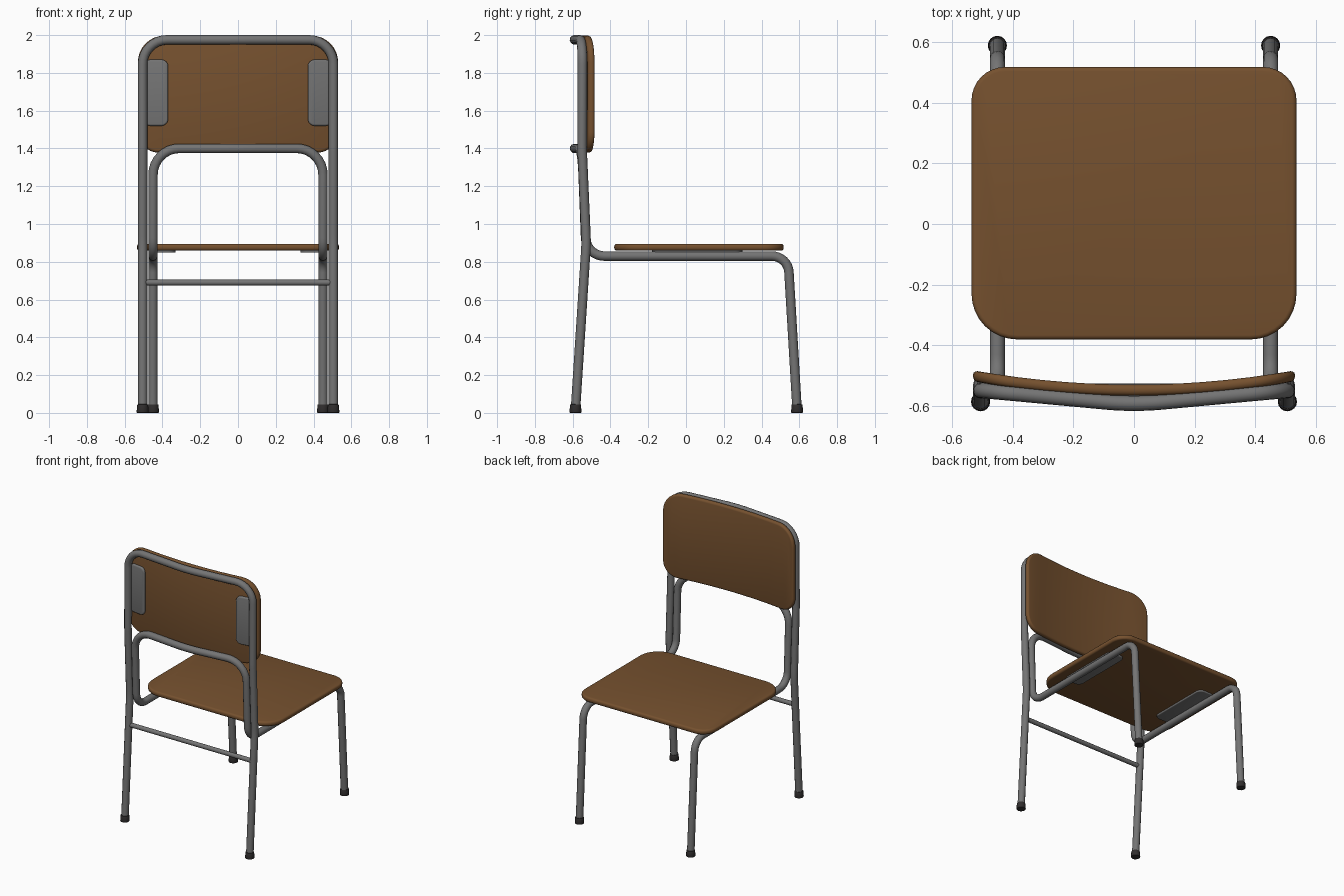
import bpy, bmesh, math
from mathutils import Vector

if "Cube" in bpy.data.objects:
    bpy.data.objects.remove(bpy.data.objects["Cube"])


def material(name, rgb):
    m = bpy.data.materials.new(name)
    m.diffuse_color = (*rgb, 1)
    m.use_nodes = True
    m.node_tree.nodes["Principled BSDF"].inputs["Base Color"].default_value = m.diffuse_color
    return m


WOOD = material("brown wood", (0.18, 0.082, 0.028))
STEEL = material("grey steel", (0.175, 0.175, 0.175))
RUBBER = material("dark rubber", (0.03, 0.027, 0.027))


def finish(name, mesh, mat, angle=40):
    mesh.materials.clear()
    mesh.materials.append(mat)
    mesh.polygons.foreach_set("use_smooth", [True] * len(mesh.polygons))
    mesh.set_sharp_from_angle(angle=math.radians(angle))
    ob = bpy.data.objects.new(name, mesh)
    bpy.context.scene.collection.objects.link(ob)
    return ob


def fillet(pts, closed=False, steps=8):
    """Round the corners of a path; each point is (position, radius)."""
    out, n = [], len(pts)
    for i, (p, r) in enumerate(pts):
        p = Vector(p)
        if r == 0 or (not closed and i in (0, n - 1)):
            out.append(p)
            continue
        a = (Vector(pts[i - 1][0]) - p).normalized()
        b = (Vector(pts[(i + 1) % n][0]) - p).normalized()
        half = a.angle(b) / 2
        d = r / math.tan(half)
        c = p + (a + b).normalized() * (r / math.sin(half))
        va, vb = (p + a * d - c).normalized(), (p + b * d - c).normalized()
        out += [c + va.slerp(vb, k / steps).normalized() * r
                for k in range(steps + 1)]
    return out


def tube(name, pts, radius, mat):
    cu = bpy.data.curves.new(name + " path", 'CURVE')
    cu.dimensions = '3D'
    cu.bevel_depth = radius
    cu.bevel_resolution = 4
    cu.use_fill_caps = True
    path = fillet(pts)
    sp = cu.splines.new('POLY')
    sp.points.add(len(path) - 1)
    for q, p in zip(sp.points, path):
        q.co = (*p, 1)
    tmp = bpy.data.objects.new(name + " path", cu)
    bpy.context.scene.collection.objects.link(tmp)
    deps = bpy.context.evaluated_depsgraph_get()
    mesh = bpy.data.meshes.new_from_object(tmp.evaluated_get(deps))
    bpy.data.objects.remove(tmp)
    mesh.name = name
    return finish(name, mesh, mat)


def mirrored(half):
    """Complete a path that ends on x = 0 with its mirror image."""
    return half + [((-p[0], p[1], p[2]), r) for p, r in reversed(half[:-1])]


def panel(name, u, v, r_low, r_high, thick, bevel, place, mat, cuts=0):
    """Rounded plate with soft rim, mapped into space by place(u, v, t)."""
    corners = [((u[0], v[0], 0), r_low), ((u[1], v[0], 0), r_low),
               ((u[1], v[1], 0), r_high), ((u[0], v[1], 0), r_high)]
    bm = bmesh.new()
    face = bm.faces.new([bm.verts.new(p) for p in fillet(corners, True)])
    ext = bmesh.ops.extrude_face_region(bm, geom=[face], use_keep_orig=True)
    for e in ext["geom"]:
        if isinstance(e, bmesh.types.BMVert):
            e.co.z = thick
    bmesh.ops.recalc_face_normals(bm, faces=bm.faces[:])
    rim = [e for e in bm.edges if len(e.link_faces) == 2
           and e.calc_face_angle() > math.radians(60)]
    bmesh.ops.bevel(bm, geom=rim, offset=bevel, segments=3, profile=0.5,
                    affect='EDGES')
    for k in range(1, cuts + 1):
        x = u[0] + (u[1] - u[0]) * k / (cuts + 1) + 0.0003
        bmesh.ops.bisect_plane(bm, geom=bm.verts[:] + bm.edges[:] + bm.faces[:],
                               plane_co=(x, 0, 0), plane_no=(1, 0, 0))
    for w in bm.verts:
        w.co = place(*w.co)
    bmesh.ops.recalc_face_normals(bm, faces=bm.faces[:])
    mesh = bpy.data.meshes.new(name)
    bm.to_mesh(mesh)
    bm.free()
    return finish(name, mesh, mat)


# Outer back frame: rear legs, uprights and bowed top rail in one tube
tube("back_frame", mirrored([
    ((0.505, -0.585, 0.02), 0), ((0.505, -0.528, 0.9), 0.8),
    ((0.505, -0.55, 1.4), 0.8), ((0.505, -0.548, 1.975), 0.13),
    ((0, -0.595, 1.975), 1.0)]), 0.025, STEEL)

# Inner frame: front legs, seat rails and lower back rail in one tube
tube("seat_frame", mirrored([
    ((0.45, 0.588, 0.02), 0), ((0.45, 0.54, 0.83), 0.09),
    ((0.45, -0.528, 0.83), 0.1), ((0.45, -0.55, 1.4), 0.14),
    ((0, -0.595, 1.4), 1.0)]), 0.025, STEEL)

# Cross bar between the rear legs
tube("rear_cross_bar", [((-0.5, -0.542, 0.69), 0), ((0.5, -0.542, 0.69), 0)],
     0.016, STEEL)

# Seat board
panel("seat", (-0.535, 0.535), (-0.38, 0.517), 0.15, 0.11, 0.036, 0.014,
      lambda x, y, t: (x, y, 0.859 + t), WOOD)


# Backrest board, bowed towards the back
def bowed(x, z, t):
    return (x, -0.482 - t - 0.047 * (1 - (x / 0.53) ** 2), z)


panel("backrest", (-0.53, 0.53), (1.378, 1.997), 0.11, 0.14, 0.036, 0.015,
      bowed, WOOD, cuts=13)

for s, side in ((-1, "left"), (1, "right")):
    # Mounting plates behind the backrest and under the seat
    panel("back_plate_" + side, sorted((s * 0.37, s * 0.5)), (1.52, 1.87),
          0.035, 0.035, 0.024, 0.01,
          lambda x, z, t: bowed(x, z, t + 0.028), STEEL, cuts=3)
    panel("seat_plate_" + side, sorted((s * 0.33, s * 0.465)), (-0.18, 0.3),
          0.04, 0.04, 0.016, 0.006,
          lambda x, y, t: (x, y, 0.848 + t), STEEL)
    # Rubber feet
    for x, y, end in ((0.505, -0.585, "rear"), (0.45, 0.588, "front")):
        bm = bmesh.new()
        bmesh.ops.create_cone(bm, cap_ends=True, segments=16, radius1=0.032,
                              radius2=0.029, depth=0.046)
        rim = [e for e in bm.edges if e.calc_face_angle() > 1]
        bmesh.ops.bevel(bm, geom=rim, offset=0.005, segments=2,
                        profile=0.5, affect='EDGES')
        bmesh.ops.translate(bm, verts=bm.verts[:], vec=(s * x, y, 0.023))
        mesh = bpy.data.meshes.new("foot")
        bm.to_mesh(mesh)
        bm.free()
        finish(f"{end}_foot_{side}", mesh, RUBBER)
